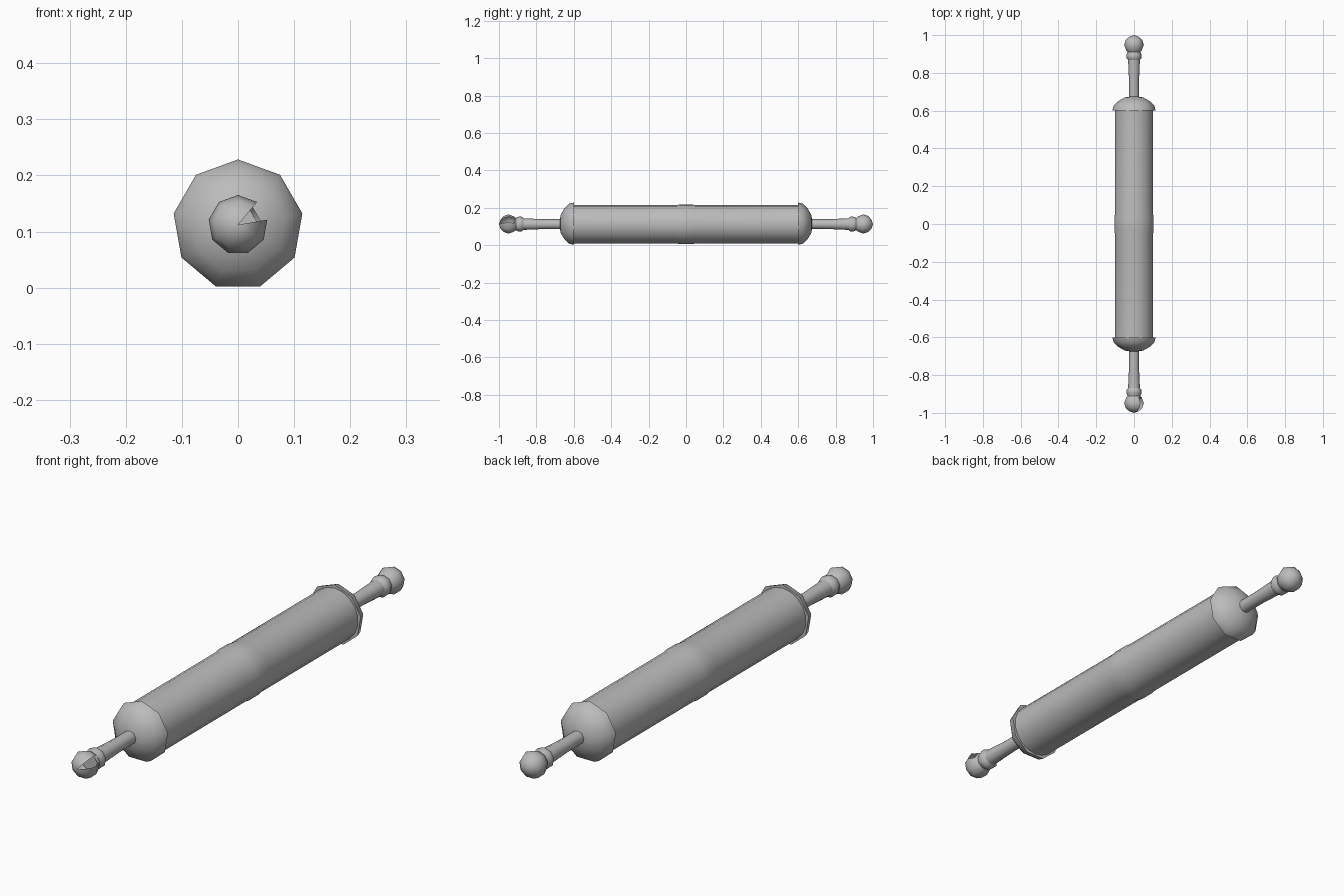
import bpy, bmesh, math

cube = bpy.data.objects.get("Cube")
if cube:
    bpy.data.objects.remove(cube, do_unlink=True)

AXIS_Z = 0.112

grey = bpy.data.materials.new("plain grey")
grey.use_nodes = True
colour = (0.5, 0.5, 0.5, 1)
grey.diffuse_color = colour
grey.node_tree.nodes["Principled BSDF"].inputs["Base Color"].default_value = colour


def lathe(name, profile, sides, end=1, missing_sector=None, missing_from=0):
    """Turn (distance, radius) pairs about the y axis; first vertex points up."""
    bm = bmesh.new()
    rings = []
    for y, r in profile:
        if r == 0:
            rings.append([bm.verts.new((0, end * y, AXIS_Z))])
            continue
        angles = [math.tau * i / sides for i in range(sides)]
        rings.append([bm.verts.new((r * math.sin(a), end * y, AXIS_Z + r * math.cos(a)))
                      for a in angles])
    for k, (a, b) in enumerate(zip(rings, rings[1:])):
        for i in range(sides):
            if i == missing_sector and k >= missing_from:
                continue
            j = (i + 1) % sides
            quad = [a[i % len(a)], a[j % len(a)], b[j % len(b)], b[i % len(b)]]
            bm.faces.new(list(dict.fromkeys(quad)))
    for ring in (rings[0], rings[-1]):
        if len(ring) > 1:
            bm.faces.new(ring)
    bmesh.ops.recalc_face_normals(bm, faces=bm.faces)
    mesh = bpy.data.meshes.new(name)
    bm.to_mesh(mesh)
    bm.free()
    mesh.materials.append(grey)
    obj = bpy.data.objects.new(name, mesh)
    bpy.context.collection.objects.link(obj)
    bpy.ops.object.select_all(action='DESELECT')
    obj.select_set(True)
    bpy.context.view_layer.objects.active = obj
    bpy.ops.object.shade_smooth_by_angle(angle=math.radians(50))


# Long roller, very slightly fuller in the middle
lathe("roller", [(-0.61, 0.103), (-0.05, 0.103), (-0.03, 0.106),
                 (0.03, 0.106), (0.05, 0.103), (0.61, 0.103)], 18)

cap = [(0.6, 0.1165), (0.625, 0.11), (0.65, 0.085), (0.67, 0.05), (0.678, 0)]
spindle = [(0.66, 0.027), (0.76, 0.027), (0.87, 0.032)]
collar = [(0.865, 0.03), (0.88, 0.041), (0.895, 0.041), (0.91, 0.034), (0.925, 0.034)]
knob = [(0.905, 0.03), (0.918, 0.041), (0.948, 0.053), (0.975, 0.044),
        (0.992, 0.024), (1.0, 0)]

# Both ends: domed cap, handle spindle, collar and knob (front knob is chipped)
for side, end in (("front", -1), ("back", 1)):
    lathe(side + "_cap", cap, 9, end)
    lathe(side + "_spindle", spindle, 9, end)
    lathe(side + "_collar", collar, 9, end)
    lathe(side + "_knob", knob, 9, end, 1 if end < 0 else None, 1)
